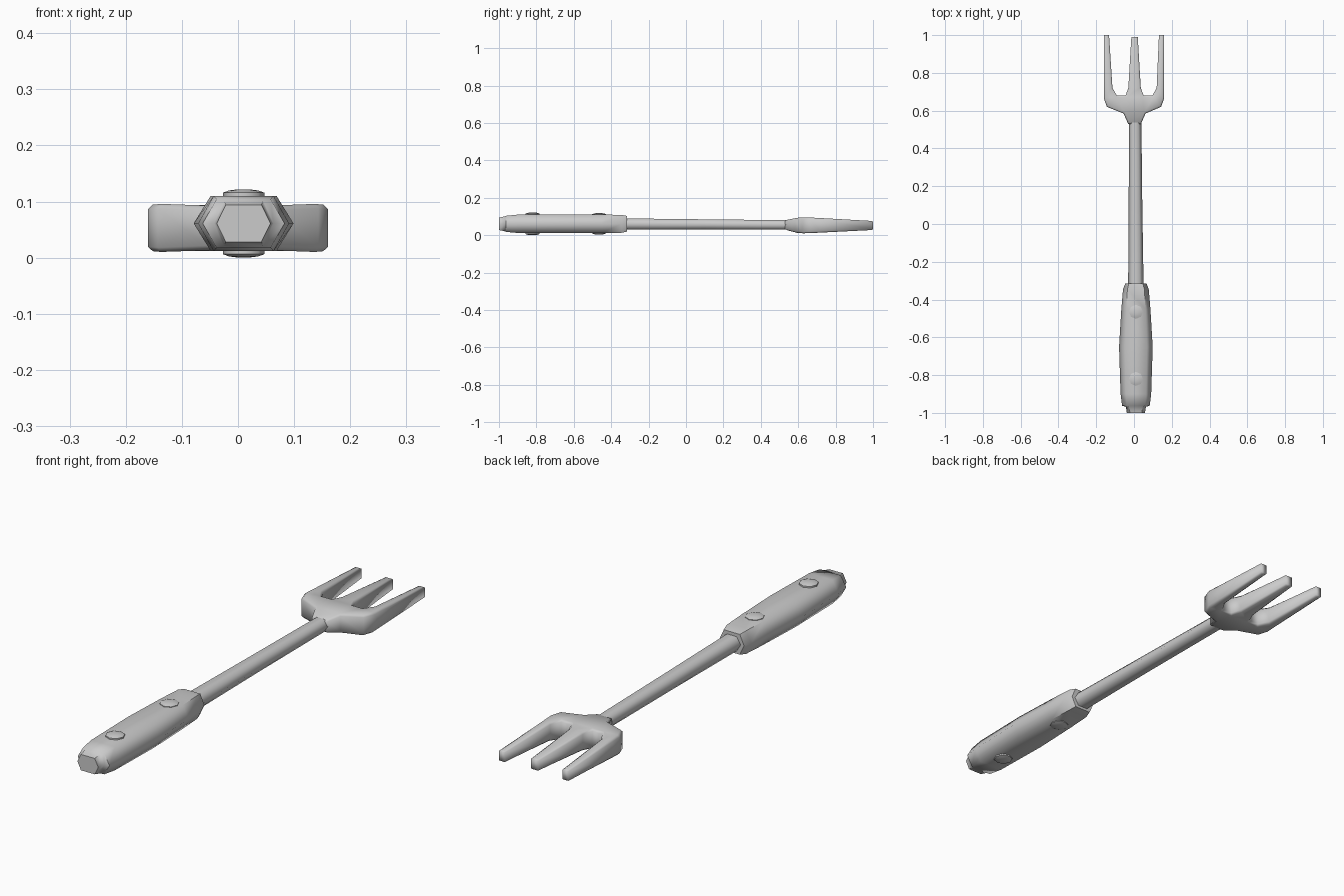
import bpy, bmesh
from math import sin, cos, pi, radians

if "Cube" in bpy.data.objects:
    bpy.data.objects.remove(bpy.data.objects["Cube"])


def finish(name, bm, angle):
    bmesh.ops.recalc_face_normals(bm, faces=bm.faces)
    me = bpy.data.meshes.new(name)
    bm.to_mesh(me)
    bm.free()
    ob = bpy.data.objects.new(name, me)
    bpy.context.collection.objects.link(ob)
    bpy.ops.object.select_all(action='DESELECT')
    ob.select_set(True)
    bpy.context.view_layer.objects.active = ob
    bpy.ops.object.shade_smooth_by_angle(angle=radians(angle))
    return ob


def loft(name, rings, angle):
    """Skin a list of point rings and cap both ends."""
    bm = bmesh.new()
    rows = [[bm.verts.new(p) for p in ring] for ring in rings]
    n = len(rows[0])
    for a, b in zip(rows, rows[1:]):
        for i in range(n):
            j = (i + 1) % n
            bm.faces.new((a[i], a[j], b[j], b[i]))
    bm.faces.new(rows[0])
    bm.faces.new(rows[-1])
    return finish(name, bm, angle)


def hexagon(y, w, h, cx=0.01, cz=0.061, flat=0.66):
    unit = [(1, 0), (flat, 1), (-flat, 1), (-1, 0), (-flat, -1), (flat, -1)]
    return [(cx + w * u, y, cz + h * v) for u, v in unit]


# Handle grip with stepped butt end
loft("handle", [hexagon(*s) for s in (
    (-1.0, 0.048, 0.033), (-0.968, 0.053, 0.040), (-0.962, 0.073, 0.043),
    (-0.90, 0.081, 0.049), (-0.65, 0.089, 0.049), (-0.45, 0.077, 0.049),
    (-0.345, 0.068, 0.048), (-0.315, 0.056, 0.042))], 62)

# Shaft
loft("shaft", [hexagon(-0.34, 0.041, 0.030, 0.01, 0.060, 0.55),
               hexagon(0.10, 0.036, 0.027, 0.008, 0.058, 0.55),
               hexagon(0.56, 0.033, 0.025, 0.006, 0.055, 0.55)], 75)

# Rivets through the grip, domed on both sides
for name, y, half in (("rear_rivet", -0.82, 0.0608), ("front_rivet", -0.465, 0.0575)):
    prof = [(0.010, half), (0.026, half - 0.002), (0.037, half - 0.006), (0.037, 0.042)]
    prof += [(r, -z) for r, z in reversed(prof)]
    loft(name, [[(0.01 + r * sin(i * pi / 4), y + r * cos(i * pi / 4), 0.061 + z)
                 for i in range(8)] for r, z in prof], 50)

# Fork head: left half of the outline, mirrored, then thickened
CX, H = 0.003, 0.042
left = [(-0.034, 0.53), (-0.058, 0.585), (-0.143, 0.62), (-0.160, 0.665),
        (-0.160, 0.72), (-0.160, 1.0), (-0.132, 1.0), (-0.117, 0.72),
        (-0.094, 0.68), (-0.048, 0.68), (-0.033, 0.72), (-0.017, 0.99)]
cells = [(4, 5, 6, 7), (3, 4, 7, 8), (2, 3, 8), (1, 2, 8, 9)]
bm = bmesh.new()
lv = [bm.verts.new((x if x < -0.13 else x + CX, y, -H)) for x, y in left]
rv = [bm.verts.new((-x if x < -0.13 else CX - x, y, -H)) for x, y in left]
for side in (lv, rv):
    for c in cells:
        bm.faces.new([side[i] for i in c])
for a, b in ((0, 1), (1, 9), (9, 10), (10, 11)):
    bm.faces.new((lv[a], lv[b], rv[b], rv[a]))
bmesh.ops.recalc_face_normals(bm, faces=bm.faces)
ext = bmesh.ops.extrude_face_region(bm, geom=bm.faces[:], use_keep_orig=True)
for v in ext["geom"]:
    if isinstance(v, bmesh.types.BMVert):
        v.co.z = H
bmesh.ops.recalc_face_normals(bm, faces=bm.faces)
rim = [e for e in bm.edges if len(e.link_faces) == 2
       and abs(e.verts[0].co.z - e.verts[1].co.z) < 1e-5
       and abs(e.link_faces[0].normal.z - e.link_faces[1].normal.z) > 0.5]
bmesh.ops.bevel(bm, geom=rim, offset=0.008, segments=1, affect='EDGES',
                profile=0.5, clamp_overlap=True)

# Thickness of the head along its length: y, half height, centre
levels = [(0.53, 0.025, 0.055), (0.585, 0.039, 0.053), (0.62, 0.043, 0.053),
          (0.68, 0.041, 0.053), (1.0, 0.024, 0.052)]
for v in bm.verts:
    y = min(max(v.co.y, 0.53), 1.0)
    for (y0, h0, c0), (y1, h1, c1) in zip(levels, levels[1:]):
        if y <= y1 + 1e-6:
            t = (y - y0) / (y1 - y0)
            v.co.z = c0 + (c1 - c0) * t + v.co.z / H * (h0 + (h1 - h0) * t)
            break
finish("fork_head", bm, 62)
